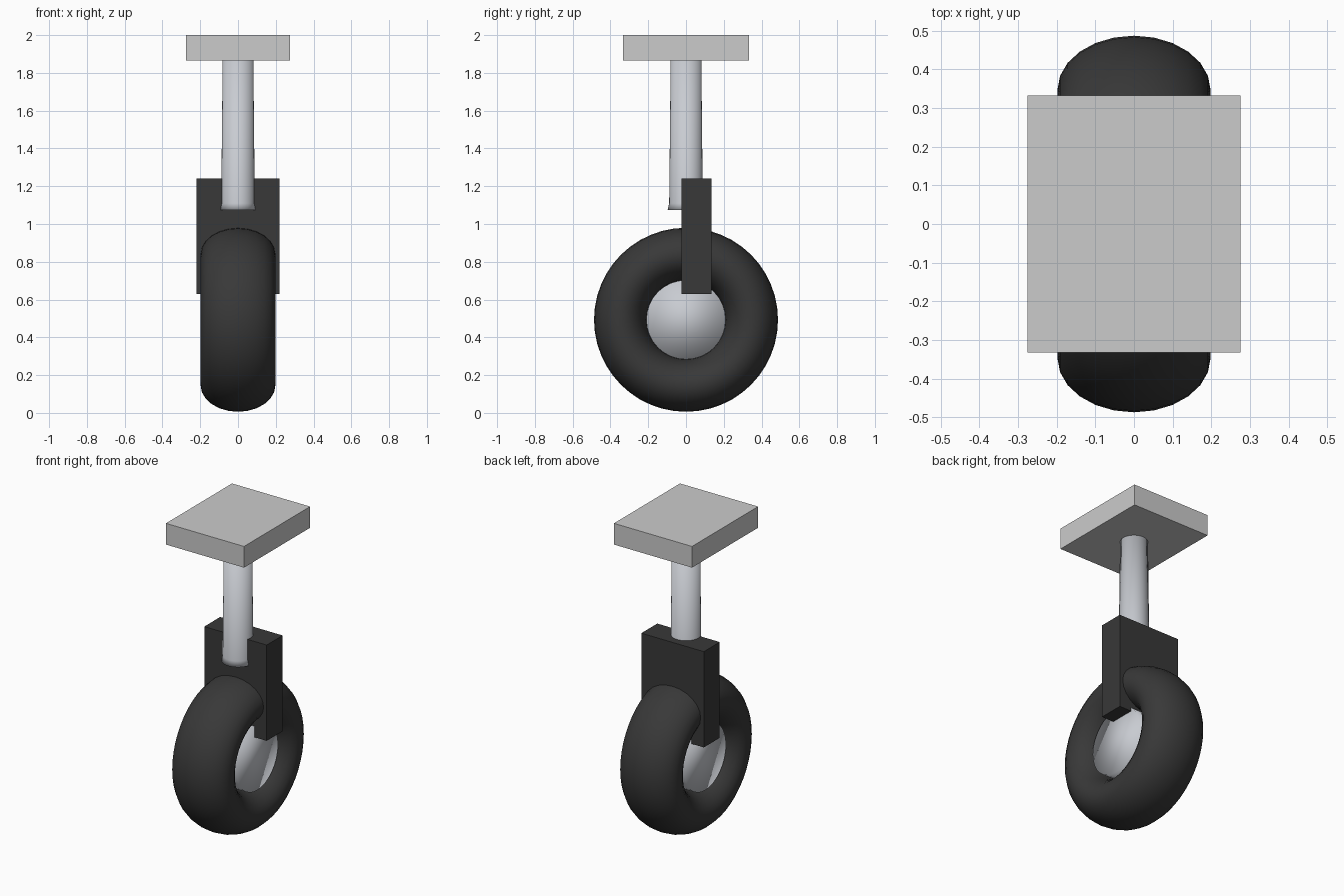
import bpy, bmesh
from math import sin, cos, pi
from mathutils import Matrix

cube = bpy.data.objects.get("Cube")
if cube:
    bpy.data.objects.remove(cube, do_unlink=True)


def material(name, color):
    m = bpy.data.materials.new(name)
    m.use_nodes = True
    m.diffuse_color = color
    m.node_tree.nodes["Principled BSDF"].inputs["Base Color"].default_value = color
    return m


plate_grey = material("plate grey", (0.6, 0.6, 0.6, 1))
steel = material("steel", (0.58, 0.6, 0.64, 1))
rubber = material("black rubber", (0.04, 0.04, 0.04, 1))


def finish(name, bm, mat, smooth=False):
    bmesh.ops.recalc_face_normals(bm, faces=bm.faces)
    for f in bm.faces:
        f.smooth = smooth
    mesh = bpy.data.meshes.new(name)
    bm.to_mesh(mesh)
    bm.free()
    mesh.materials.append(mat)
    obj = bpy.data.objects.new(name, mesh)
    bpy.context.collection.objects.link(obj)
    return obj


def box(name, size, center, mat):
    bm = bmesh.new()
    bmesh.ops.create_cube(bm, size=1, matrix=Matrix.Translation(center) @ Matrix.Diagonal((*size, 1)))
    return finish(name, bm, mat)


def bridge(bm, a, b):
    n = len(a)
    for i in range(n):
        j = (i + 1) % n
        bm.faces.new((a[i], a[j], b[j], b[i]))


# Mounting plate and fork block
box("mounting_plate", (0.55, 0.665, 0.135), (0, 0, 1.9325), plate_grey)
box("fork", (0.44, 0.16, 0.61), (0, 0.055, 0.935), rubber)

# Tapered post with a small flare at the foot
bm = bmesh.new()
rings = []
for r, z in [(0.097, 1.075), (0.089, 1.11), (0.081, 1.88)]:
    rings.append([bm.verts.new((r * cos(2 * pi * i / 32), r * sin(2 * pi * i / 32), z)) for i in range(32)])
for a, b in zip(rings, rings[1:]):
    bridge(bm, a, b)
bm.faces.new(rings[0])
bm.faces.new(rings[-1])
finish("post", bm, steel, True)

# Wheel dimensions
axle_z, ring_radius, tread, half_width = 0.493, 0.347, 0.14, 0.198

# Tyre: a ring with an oval section
bm = bmesh.new()
rings = []
for i in range(48):
    a = 2 * pi * i / 48
    ring = []
    for j in range(24):
        b = 2 * pi * j / 24
        r = ring_radius + tread * cos(b)
        ring.append(bm.verts.new((half_width * sin(b), r * cos(a), axle_z + r * sin(a))))
    rings.append(ring)
for i in range(48):
    bridge(bm, rings[i], rings[(i + 1) % 48])
finish("tyre", bm, rubber, True)

# Hub: smooth drum filling the tyre's hole
bm = bmesh.new()
bmesh.ops.create_cone(bm, cap_ends=True, segments=32, radius1=0.21, radius2=0.21, depth=0.27,
                      matrix=Matrix.Translation((0, 0, axle_z)) @ Matrix.Rotation(pi / 2, 4, "Y"))
finish("hub", bm, steel, True)
